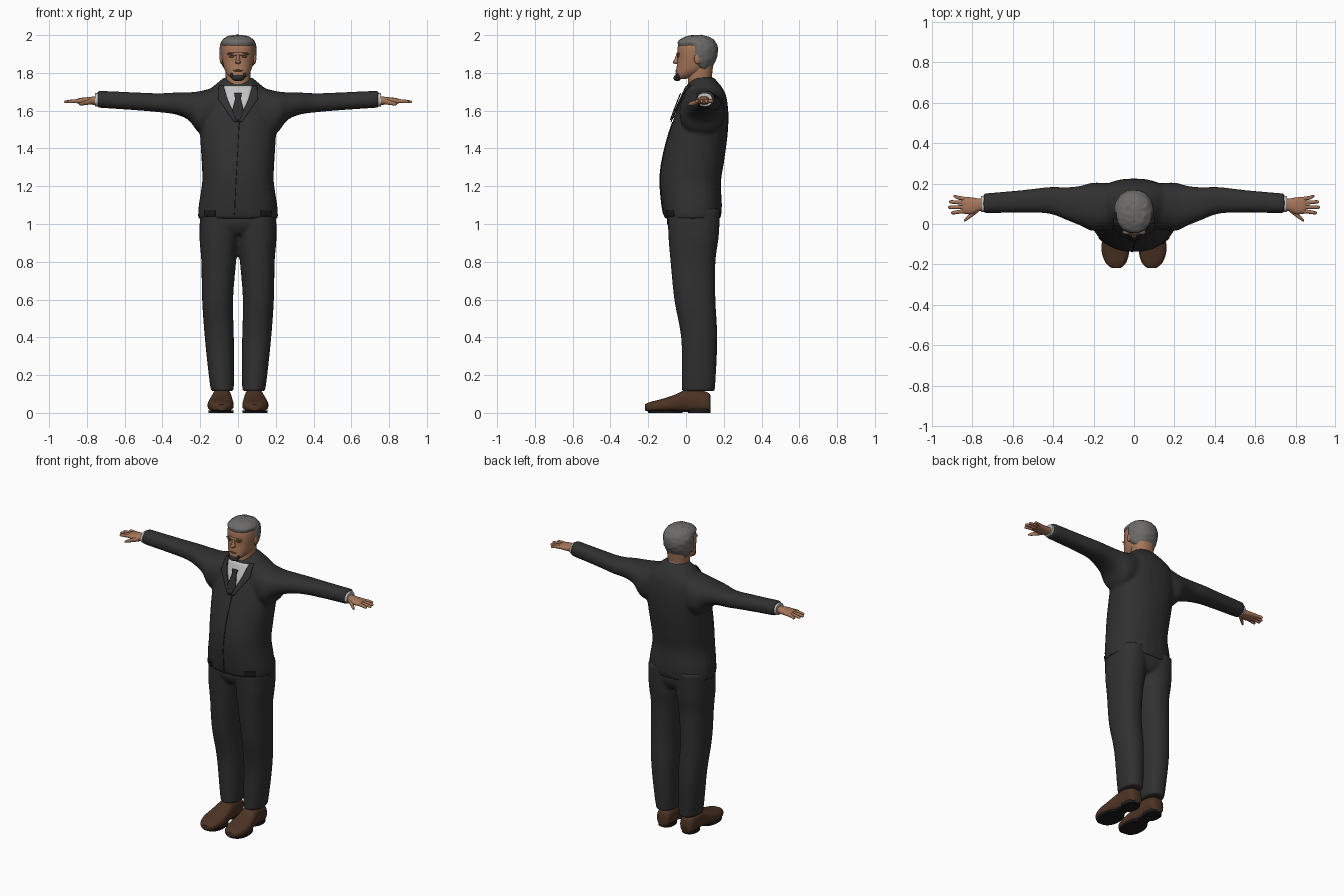
import bpy, bmesh, math
from mathutils import Vector, noise
from mathutils.bvhtree import BVHTree

if "Cube" in bpy.data.objects:
    bpy.data.objects.remove(bpy.data.objects["Cube"])


def material(name, r, g, b):
    m = bpy.data.materials.new(name)
    m.use_nodes = True
    m.diffuse_color = (r, g, b, 1)
    bsdf = m.node_tree.nodes["Principled BSDF"]
    bsdf.inputs["Base Color"].default_value = (r, g, b, 1)
    bsdf.inputs["Roughness"].default_value = 0.8
    return m


SUIT = material("charcoal cloth", 0.03, 0.03, 0.03)
SEAM = material("dark seam", 0.012, 0.012, 0.013)
SKIN = material("skin", 0.38, 0.18, 0.10)
HAIR = material("grey hair", 0.15, 0.145, 0.14)
BEARD = material("dark beard", 0.025, 0.024, 0.026)
SHIRT = material("shirt white", 0.55, 0.55, 0.55)
LEATHER = material("brown leather", 0.075, 0.034, 0.018)
SOLE = material("black sole", 0.012, 0.011, 0.01)
LIPS = material("shaded skin", 0.22, 0.085, 0.05)


def spline(rings, steps):
    """Catmull-Rom through the rings."""
    pts = [Vector(r) for r in rings]
    pts = [pts[0]] + pts + [pts[-1]]
    out = []
    for i in range(1, len(pts) - 2):
        a, b, c, d = pts[i - 1:i + 3]
        for s in range(steps):
            t = s / steps
            out.append(0.5 * (2 * b + (c - a) * t + (2 * a - 5 * b + 4 * c - d) * t * t
                              + (3 * b - a - 3 * c + d) * t ** 3))
    return out + [pts[-1]]


def loft(bm, rings, axis, side=1, n=28, power=2.3, steps=4):
    """Skin superellipse rings (position, centre u, centre v, half u, half v)."""
    loops = []
    for t, cu, cv, hu, hv in spline(rings, steps):
        loop = []
        for k in range(n):
            c, s = math.cos(math.tau * k / n), math.sin(math.tau * k / n)
            u = cu + hu * math.copysign(abs(c) ** (2 / power), c)
            v = cv + hv * math.copysign(abs(s) ** (2 / power), s)
            p = {"x": (t, u, v), "y": (u, t, v), "z": (u, v, t)}[axis]
            loop.append(bm.verts.new((p[0] * side, p[1], p[2])))
        loops.append(loop)
    for a, b in zip(loops, loops[1:]):
        for k in range(n):
            bm.faces.new((a[k], a[(k + 1) % n], b[(k + 1) % n], b[k]))
    bm.faces.new(loops[0])
    bm.faces.new(loops[-1])


def finish(bm, name, *mats):
    bmesh.ops.recalc_face_normals(bm, faces=bm.faces)
    me = bpy.data.meshes.new(name)
    bm.to_mesh(me)
    bm.free()
    ob = bpy.data.objects.new(name, me)
    bpy.context.collection.objects.link(ob)
    for m in mats:
        me.materials.append(m)
    for o in bpy.context.selected_objects:
        o.select_set(False)
    ob.select_set(True)
    bpy.context.view_layer.objects.active = ob
    bpy.ops.object.shade_smooth_by_angle(angle=math.radians(50))
    return ob


def fuse(ob, rounds):
    """Merge overlapping volumes into one cloth surface."""
    r = ob.modifiers.new("fuse", "REMESH")
    r.mode, r.voxel_size, r.use_smooth_shade = "VOXEL", 0.01, True
    s = ob.modifiers.new("soften", "SMOOTH")
    s.factor, s.iterations = 0.5, rounds


def span(t, front, back, half):
    """Ring for an upright body part from its front and back depth."""
    return (t, 0, (front + back) / 2, half, (back - front) / 2)


def blob(bm, centre, size):
    new = bmesh.ops.create_uvsphere(bm, u_segments=16, v_segments=10, radius=1)["verts"]
    for v in new:
        v.co = Vector(centre) + Vector(a * b for a, b in zip(v.co, size))


# Jacket: torso and both sleeves
bm = bmesh.new()
loft(bm, [span(1.03, -.115, .185, .212), span(1.1, -.128, .19, .208), span(1.22, -.138, .185, .19),
          span(1.32, -.13, .2, .192), span(1.45, -.1, .218, .2), span(1.55, -.067, .225, .205),
          span(1.62, -.042, .222, .2), span(1.68, -.018, .212, .185), span(1.725, .0, .19, .135),
          span(1.755, .02, .165, .1), span(1.775, .04, .15, .075)], "z")
ARM = [(.1, .09, 1.61, .11, .12), (.2, .085, 1.592, .12, .112), (.26, .09, 1.623, .1, .074),
       (.33, .1, 1.638, .082, .058), (.42, .117, 1.642, .066, .05), (.55, .112, 1.65, .056, .047),
       (.745, .102, 1.661, .049, .045)]
for side in (1, -1):
    loft(bm, ARM, "x", side)
jacket = finish(bm, "jacket", SUIT)
fuse(jacket, 5)

# Trousers
bm = bmesh.new()
LEG = [(.115, .083, .065, .06, .087), (.2, .088, .068, .067, .09), (.4, .099, .07, .077, .096),
       (.6, .108, .047, .082, .109), (.8, .102, .037, .092, .119), (.93, .1, .04, .104, .133),
       (1.08, .1, .042, .1, .14)]
for side in (1, -1):
    loft(bm, LEG, "z", side)
loft(bm, [span(.945, -.07, .15, .13), span(1.0, -.1, .175, .195), span(1.09, -.1, .175, .19)], "z")
fuse(finish(bm, "trousers", SUIT), 4)

# Shoes with dark soles
for side, word in ((1, "left"), (-1, "right")):
    bm = bmesh.new()
    loft(bm, [(.13, .085, .05, .03, .04), (.115, .085, .056, .045, .052), (.05, .085, .066, .05, .062),
              (.0, .086, .064, .054, .06), (-.06, .09, .05, .064, .046), (-.13, .092, .039, .069, .034),
              (-.19, .09, .032, .052, .026), (-.218, .088, .029, .022, .016)], "y", side, power=2.6)
    for v in bm.verts:
        v.co.z = max(v.co.z, 0.006)
    for f in bm.faces:
        f.material_index = int(f.calc_center_median().z < 0.016)
    finish(bm, word + "_shoe", LEATHER, SOLE)
    bm = bmesh.new()
    loft(bm, [(.0, .085, .07, .048, .06), (.022, .085, .07, .048, .06)], "z", side, steps=1)
    finish(bm, word + "_heel", SOLE)
    bm = bmesh.new()
    loft(bm, [(.0, .09, -.11, .066, .09), (.012, .09, -.11, .068, .093)], "z", side, steps=1)
    finish(bm, word + "_front_sole", SOLE)

# Hands and shirt cuffs
for side, word in ((1, "left"), (-1, "right")):
    bm = bmesh.new()
    loft(bm, [(.72, .098, 1.655, .03, .026), (.765, .095, 1.653, .031, .022),
              (.8, .09, 1.652, .041, .019), (.835, .092, 1.651, .042, .016),
              (.852, .094, 1.65, .037, .012)], "x", side, n=20)
    for i, tip in enumerate((.905, .92, .915, .893)):
        y = .064 + i * .02
        drift = (i - 1.2) * .007
        loft(bm, [(.835, y, 1.651, .01, .011), (.87, y + drift / 2, 1.65, .0095, .01),
                  (tip - .008, y + drift, 1.647, .008, .008), (tip, y + drift, 1.646, .003, .003)],
             "x", side, n=10)
    loft(bm, [(.77, .075, 1.65, .016, .016), (.8, .05, 1.643, .013, .013),
              (.828, .027, 1.637, .01, .01), (.842, .015, 1.634, .004, .004)], "x", side, n=10)
    finish(bm, word + "_hand", SKIN)
    bm = bmesh.new()
    loft(bm, [(.72, .1, 1.659, .042, .037), (.757, .099, 1.658, .04, .035)], "x", side, steps=1)
    finish(bm, word + "_cuff", SHIRT)

# Neck, tilted shirt collar
bm = bmesh.new()
loft(bm, [span(1.66, .005, .13, .062), span(1.76, .01, .135, .064), span(1.85, .01, .145, .07)], "z")
finish(bm, "neck", SKIN)
bm = bmesh.new()
loft(bm, [span(1.66, -.03, .145, .09), span(1.715, -.025, .142, .079), span(1.745, -.005, .14, .07)], "z")
for v in bm.verts:
    v.co.z += (v.co.y - .07) * .5
finish(bm, "shirt_collar", SHIRT)

# Head, with hair grown from the same form
HEAD = [span(1.768, -.048, .0, .028), span(1.785, -.056, .05, .05), span(1.815, -.052, .11, .07),
        span(1.86, -.046, .143, .082), span(1.9, -.046, .156, .087), span(1.94, -.043, .155, .086),
        span(1.968, -.025, .138, .073), span(1.983, .005, .11, .05), span(1.989, .035, .08, .018)]
bm = bmesh.new()
loft(bm, HEAD, "z", n=40, power=2.2)
blob(bm, (0, -.05, 1.858), (.014, .02, .012))
loft(bm, [span(1.85, -.068, -.03, .014), span(1.87, -.062, -.03, .01), span(1.9, -.05, -.03, .008)], "z", n=12)
blob(bm, (0, -.04, 1.9), (.06, .011, .009))
for side in (1, -1):
    blob(bm, (.088 * side, .06, 1.875), (.009, .017, .028))
finish(bm, "head", SKIN)

bm = bmesh.new()
loft(bm, HEAD, "z", n=64, power=2.2, steps=8)
bmesh.ops.recalc_face_normals(bm, faces=bm.faces)
bm.normal_update()
for v in bm.verts:
    x, y, z = v.co
    edge = .05 if z > 1.86 else .05 + (1.86 - z) * .9
    grown = max(z - 1.948, y - edge)
    if z < 1.8:
        grown = min(grown, z - 1.795)
    curl = .003 * noise.noise(v.co * 55)
    v.co += v.normal * max(-.01, min(.011, grown * .9 + .002)) + v.normal * curl
finish(bm, "hair", HAIR)

# Goatee, mouth, brows and eyes
bm = bmesh.new()
blob(bm, (0, -.046, 1.773), (.036, .02, .017))
for side in (1, -1):
    blob(bm, (.033 * side, -.042, 1.787), (.009, .011, .014))
finish(bm, "goatee", BEARD)
bm = bmesh.new()
blob(bm, (0, -.051, 1.812), (.026, .006, .005))
for side in (1, -1):
    blob(bm, (.034 * side, -.042, 1.886), (.014, .005, .005))
finish(bm, "lips_and_eyelids", LIPS)
bm = bmesh.new()
for side in (1, -1):
    blob(bm, (.035 * side, -.045, 1.904), (.02, .006, .004))
finish(bm, "eyebrows", HAIR)

# Thin cloth plates laid onto the jacket front
graph = bpy.context.evaluated_depsgraph_get()
tree = BVHTree.FromObject(jacket, graph)


def plate(name, rows, mat, lift, side=1, cols=10):
    bm = bmesh.new()
    grid = []
    for (z0, a0, b0), (z1, a1, b1) in zip(rows, rows[1:]):
        for s in range(7):
            t = s / 6
            z, a, b = z0 + (z1 - z0) * t, a0 + (a1 - a0) * t, b0 + (b1 - b0) * t
            line = []
            for k in range(cols + 1):
                x = (a + (b - a) * k / cols) * side
                hit = tree.ray_cast(Vector((x, -1, z)), Vector((0, 1, 0)))[0]
                hit = hit or tree.find_nearest(Vector((x, 0, z)))[0]
                line.append(bm.verts.new((x, hit.y - lift, z)))
            grid.append(line)
    for p, q in zip(grid, grid[1:]):
        for k in range(cols):
            bm.faces.new((p[k], p[k + 1], q[k + 1], q[k]))
    bmesh.ops.remove_doubles(bm, verts=bm.verts, dist=1e-5)
    ob = finish(bm, name, mat)
    m = ob.modifiers.new("thickness", "SOLIDIFY")
    m.thickness, m.offset = .005, 0


plate("shirt_front", [(1.73, -.078, .078), (1.66, -.058, .058), (1.56, -.008, .008)], SHIRT, .004)
plate("tie", [(1.692, -.02, .02), (1.662, -.015, .015), (1.6, -.03, .03), (1.55, -.008, .008)], BEARD, .016)
for side, word in ((1, "left"), (-1, "right")):
    plate(word + "_lapel", [(1.735, .078, .1), (1.66, .056, .105), (1.64, .047, .09), (1.54, .0, .02)],
          SUIT, .01, side)
    plate(word + "_pocket_flap", [(1.075, .12, .175), (1.04, .12, .175)], SEAM, .003, side)
plate("front_seam", [(1.54, .005, .009), (1.2, -.014, -.01), (1.05, -.02, -.016)], SEAM, .001, cols=2)
